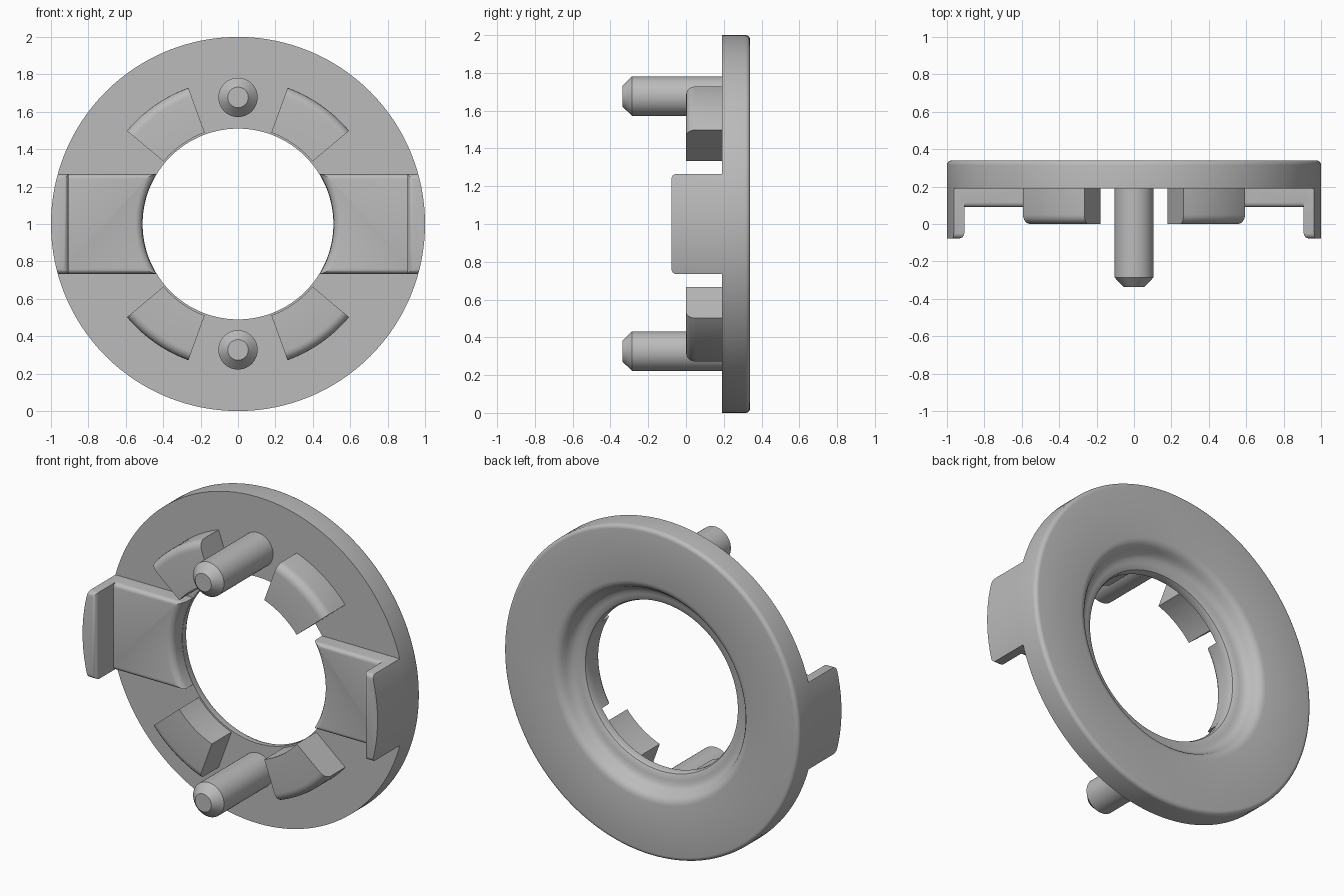
import bpy, bmesh
from math import sin, cos, pi, radians
from mathutils import Matrix

cube = bpy.data.objects.get("Cube")
if cube:
    bpy.data.objects.remove(cube, do_unlink=True)

grey = bpy.data.materials.new("light grey plastic")
grey.use_nodes = True
colour = (0.5, 0.5, 0.5, 1)
grey.diffuse_color = colour
grey.node_tree.nodes["Principled BSDF"].inputs["Base Color"].default_value = colour


def finish(bm, name):
    bmesh.ops.recalc_face_normals(bm, faces=bm.faces)
    mesh = bpy.data.meshes.new(name)
    bm.to_mesh(mesh)
    bm.free()
    mesh.materials.append(grey)
    obj = bpy.data.objects.new(name, mesh)
    bpy.context.collection.objects.link(obj)
    return obj


def smooth(obj):
    bpy.ops.object.select_all(action='DESELECT')
    obj.select_set(True)
    bpy.context.view_layer.objects.active = obj
    bpy.ops.object.shade_smooth_by_angle(angle=radians(32))


def fillet(r, y, size, start, steps=5):
    """Quarter round about (r, y), sweeping 90 degrees from start."""
    return [(r + size * cos(start + i * pi / 2 / steps),
             y + size * sin(start + i * pi / 2 / steps)) for i in range(steps + 1)]


def lathe(name, profile, start=0, sweep=360, steps=128, centre=1.0):
    """Revolve a closed (radius, y) profile about an axis along y."""
    bm = bmesh.new()
    full = sweep == 360
    rows = []
    for i in range(steps if full else steps + 1):
        a = radians(start + sweep * i / steps)
        rows.append([bm.verts.new((r * cos(a), y, centre + r * sin(a)))
                     for r, y in profile])
    n = len(profile)
    for i in range(steps):
        a, b = rows[i], rows[(i + 1) % len(rows)]
        for j in range(n):
            k = (j + 1) % n
            if profile[j][0] or profile[k][0]:
                bm.faces.new((a[j], a[k], b[k], b[j]))
    if not full:
        bm.faces.new(rows[0])
        bm.faces.new(rows[-1])
    bmesh.ops.remove_doubles(bm, verts=bm.verts, dist=1e-5)
    return finish(bm, name)


def rounded_block(name, x0, x1, y0, y1, half_z, radius, pick):
    """Block centred on z = 1 with the picked edges rounded."""
    bm = bmesh.new()
    size = Matrix.Diagonal((x1 - x0, y1 - y0, 2 * half_z, 1))
    place = Matrix.Translation(((x0 + x1) / 2, (y0 + y1) / 2, 1))
    bmesh.ops.create_cube(bm, size=1, matrix=place @ size)
    edges = [e for e in bm.edges if pick((e.verts[0].co + e.verts[1].co) / 2)]
    bmesh.ops.bevel(bm, geom=edges, offset=radius, segments=4, profile=0.5,
                    affect='EDGES')
    return finish(bm, name)


def trim(obj, cutter):
    """Keep only what lies inside the cutter."""
    mod = obj.modifiers.new("trim", 'BOOLEAN')
    mod.operation = 'INTERSECT'
    mod.solver = 'EXACT'
    mod.object = cutter
    bpy.ops.object.select_all(action='DESELECT')
    obj.select_set(True)
    bpy.context.view_layer.objects.active = obj
    bpy.ops.object.modifier_apply(modifier=mod.name)


def mirrored(obj, name):
    bm = bmesh.new()
    bm.from_mesh(obj.data)
    bmesh.ops.scale(bm, vec=(-1, 1, 1), verts=bm.verts)
    return finish(bm, name)


# Main ring: flat front, rounded rear rim, curved recess into the bore
ring = lathe("main_ring", [(0.51, 0.19), (1, 0.19)]
             + fillet(0.975, 0.315, 0.025, 0)
             + [(0.67, 0.34), (0.652, 0.336), (0.636, 0.327), (0.623, 0.312),
                (0.612, 0.29), (0.598, 0.268), (0.58, 0.255), (0.555, 0.249),
                (0.533, 0.245), (0.517, 0.236), (0.51, 0.22)])
smooth(ring)

# Four curved blocks around the bore
block_profile = ([(0.775, 0.2)] + fillet(0.725, 0.05, 0.05, 0)[:1]
                 + [(r, 0.1 - y) for r, y in fillet(0.725, 0.05, 0.05, 0)[1:]]
                 + [(0.52, 0), (0.52, 0.2)])
for name, angle in (("upper_left", 40), ("upper_right", 110),
                    ("lower_right", 220), ("lower_left", 290)):
    smooth(lathe(name + "_curved_block", block_profile, angle, 30, 16))

# Locating pins with chamfered tips
pin_profile = [(0, 0.2), (0.105, 0.2), (0.105, -0.285), (0.055, -0.337), (0, -0.337)]
for name, z in (("upper_pin", 1.677), ("lower_pin", 0.327)):
    smooth(lathe(name, pin_profile, steps=48, centre=z))

# Side pads trimmed to the bore, and clip tabs trimmed to the rim
bore = lathe("pad_cutter", [(0.512, 0.3), (0.512, 0.13), (0.515, 0.115),
                            (0.524, 0.102), (0.536, 0.094), (0.552, 0.089),
                            (0.6, -0.2), (0.99, -0.2), (0.99, 0.3)])
rim = lathe("tab_cutter", [(0, 0.4), (1, 0.4), (1, -0.4), (0, -0.4)])
pad = rounded_block("left_side_pad", 0.35, 0.93, 0.09, 0.2, 0.266, 0.025,
                    lambda c: c.y < 0.1 and abs(c.z - 1) > 0.2)
tab = rounded_block("left_clip_tab", 0.907, 1.1, -0.077, 0.195, 0.266, 0.028,
                    lambda c: c.y < -0.07 and c.x < 1.05)
for part, cutter in ((pad, bore), (tab, rim)):
    trim(part, cutter)
    smooth(part)
    smooth(mirrored(part, part.name.replace("left", "right")))
    bpy.data.objects.remove(cutter, do_unlink=True)
